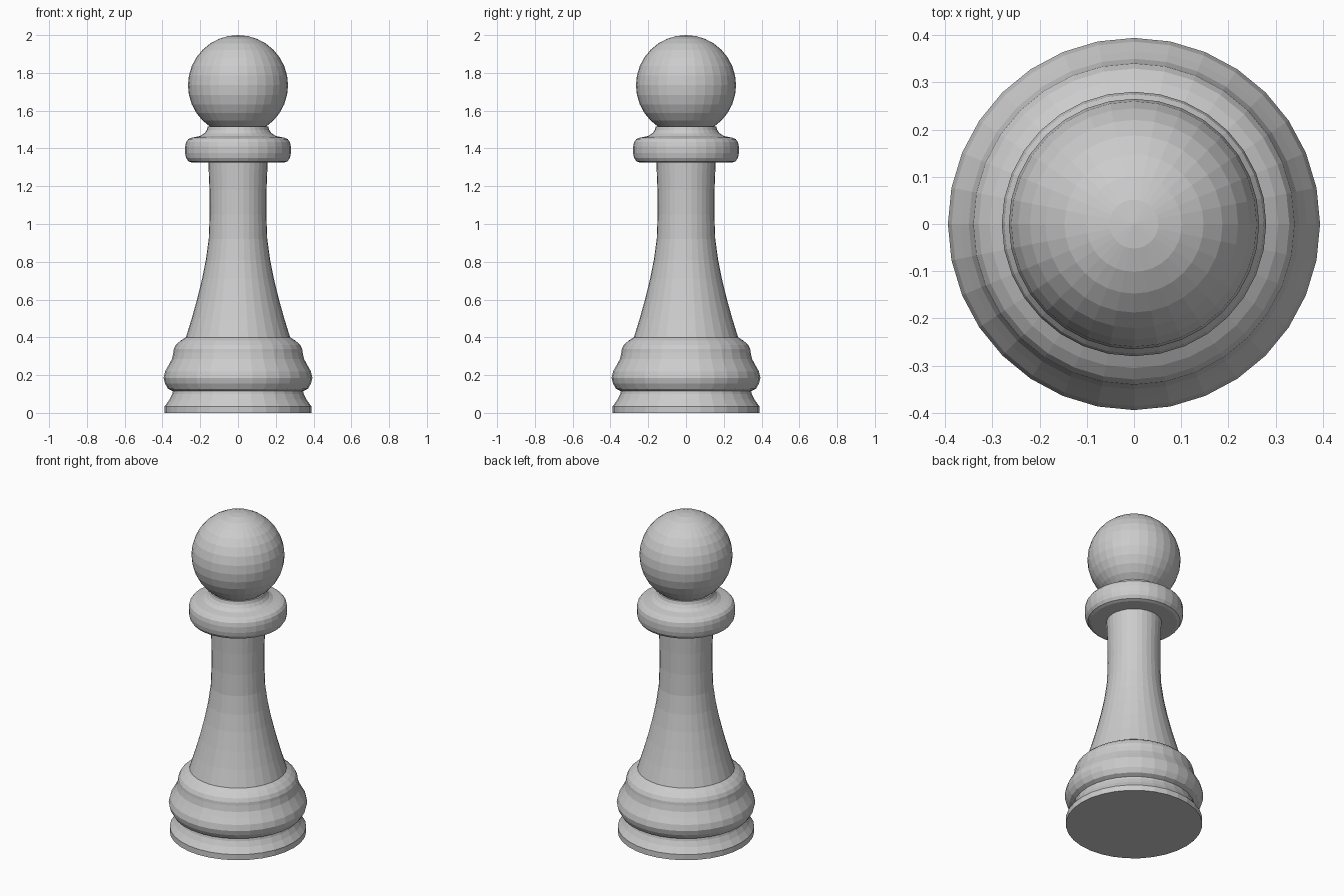
import bpy, bmesh
from math import cos, sin, pi

if "Cube" in bpy.data.objects:
    bpy.data.objects.remove(bpy.data.objects["Cube"], do_unlink=True)

SIDES = 32

grey = bpy.data.materials.new("plain grey")
grey.use_nodes = True
COLOUR = (0.6, 0.6, 0.6, 1)
grey.diffuse_color = COLOUR
grey.node_tree.nodes["Principled BSDF"].inputs["Base Color"].default_value = COLOUR


def lathe(name, profile):
    """Turn (radius, height) points, listed bottom to top, into a closed solid."""
    bm = bmesh.new()
    rings = []
    for r, z in profile:
        if r < 1e-4:
            rings.append([bm.verts.new((0, 0, z))])
        else:
            rings.append([bm.verts.new((r * cos(2 * pi * i / SIDES), r * sin(2 * pi * i / SIDES), z))
                          for i in range(SIDES)])
    for low, high in zip(rings, rings[1:]):
        for i in range(SIDES):
            j = (i + 1) % SIDES
            if len(high) == 1:
                bm.faces.new((low[i], low[j], high[0]))
            else:
                bm.faces.new((low[i], low[j], high[j], high[i]))
    # Flat caps on open ends
    bm.faces.new(rings[0][::-1])
    if len(rings[-1]) > 1:
        bm.faces.new(rings[-1])
    mesh = bpy.data.meshes.new(name)
    bm.to_mesh(mesh)
    bm.free()
    mesh.materials.append(grey)
    obj = bpy.data.objects.new(name, mesh)
    bpy.context.collection.objects.link(obj)
    return obj


# Foot: plinth, groove, wide bulge and stepped shoulder
lathe("base", [(0.388, 0), (0.388, 0.035), (0.363, 0.07), (0.348, 0.1), (0.345, 0.115),
               (0.37, 0.127), (0.386, 0.155), (0.394, 0.185), (0.386, 0.22), (0.366, 0.255),
               (0.35, 0.285), (0.342, 0.32), (0.34, 0.338), (0.329, 0.36), (0.305, 0.382), (0.276, 0.4)])

# Flared shaft
lathe("shaft", [(0.276, 0.4), (0.245, 0.5), (0.217, 0.6), (0.19, 0.71), (0.17, 0.81),
                (0.155, 0.92), (0.15, 1.05), (0.151, 1.18), (0.157, 1.33)])

# Rounded collar and the neck above it
lathe("collar", [(0.245, 1.325), (0.263, 1.332), (0.275, 1.35), (0.28, 1.375), (0.28, 1.41),
                 (0.275, 1.434), (0.263, 1.45), (0.245, 1.457)])
lathe("neck", [(0.245, 1.457), (0.2, 1.466), (0.178, 1.48), (0.165, 1.498), (0.16, 1.517)])

# Ball head, cut where it meets the neck
R, RINGS = 0.265, 16
lathe("head", [(R * sin(pi * k / RINGS), 2 - R - R * cos(pi * k / RINGS))
               for k in range(2, RINGS + 1)])
